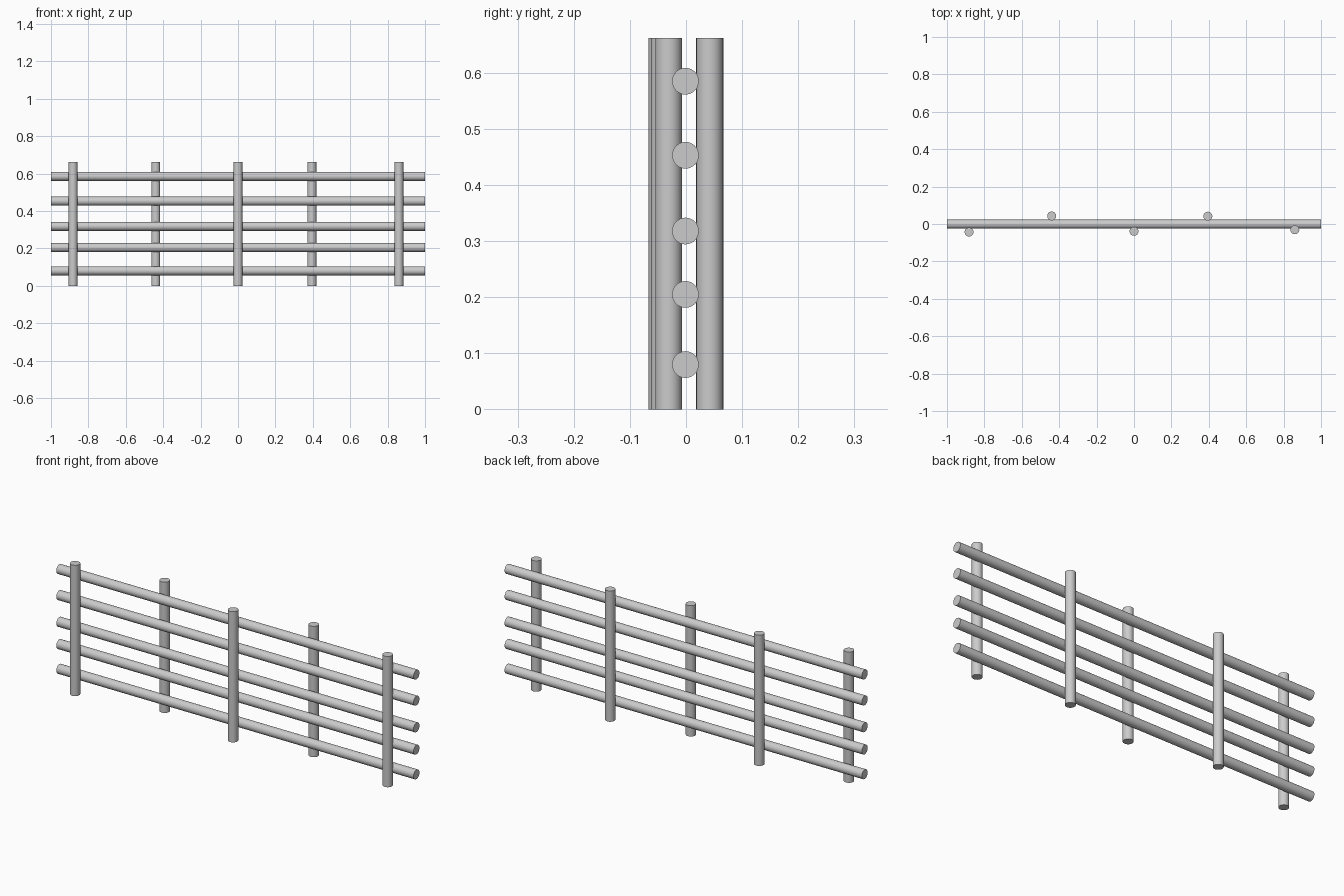
import bpy
import math

if "Cube" in bpy.data.objects:
    bpy.data.objects.remove(bpy.data.objects["Cube"])

RADIUS = 0.0238
HEIGHT = 0.662


def pole(name, location, length, rotation=(0, 0, 0)):
    bpy.ops.mesh.primitive_cylinder_add(vertices=32, radius=RADIUS, depth=length,
                                        location=location, rotation=rotation)
    obj = bpy.context.object
    obj.name = name
    bpy.ops.object.transform_apply(location=False, rotation=True, scale=False)
    bpy.ops.object.shade_smooth_by_angle(angle=math.radians(35))
    return obj


# Horizontal rails, unevenly spaced
for z in (0.08, 0.205, 0.318, 0.453, 0.585):
    pole("rail", (0, -0.001, z), 2.0, (0, math.pi / 2, 0))

# Upright posts, alternating between front and back of the rails
for x, y in ((-0.882, -0.043), (0.0, -0.039), (0.86, -0.031)):
    pole("front_post", (x, y, HEIGHT / 2), HEIGHT)
for x, y in ((-0.44, 0.043), (0.395, 0.042)):
    pole("back_post", (x, y, HEIGHT / 2), HEIGHT)
